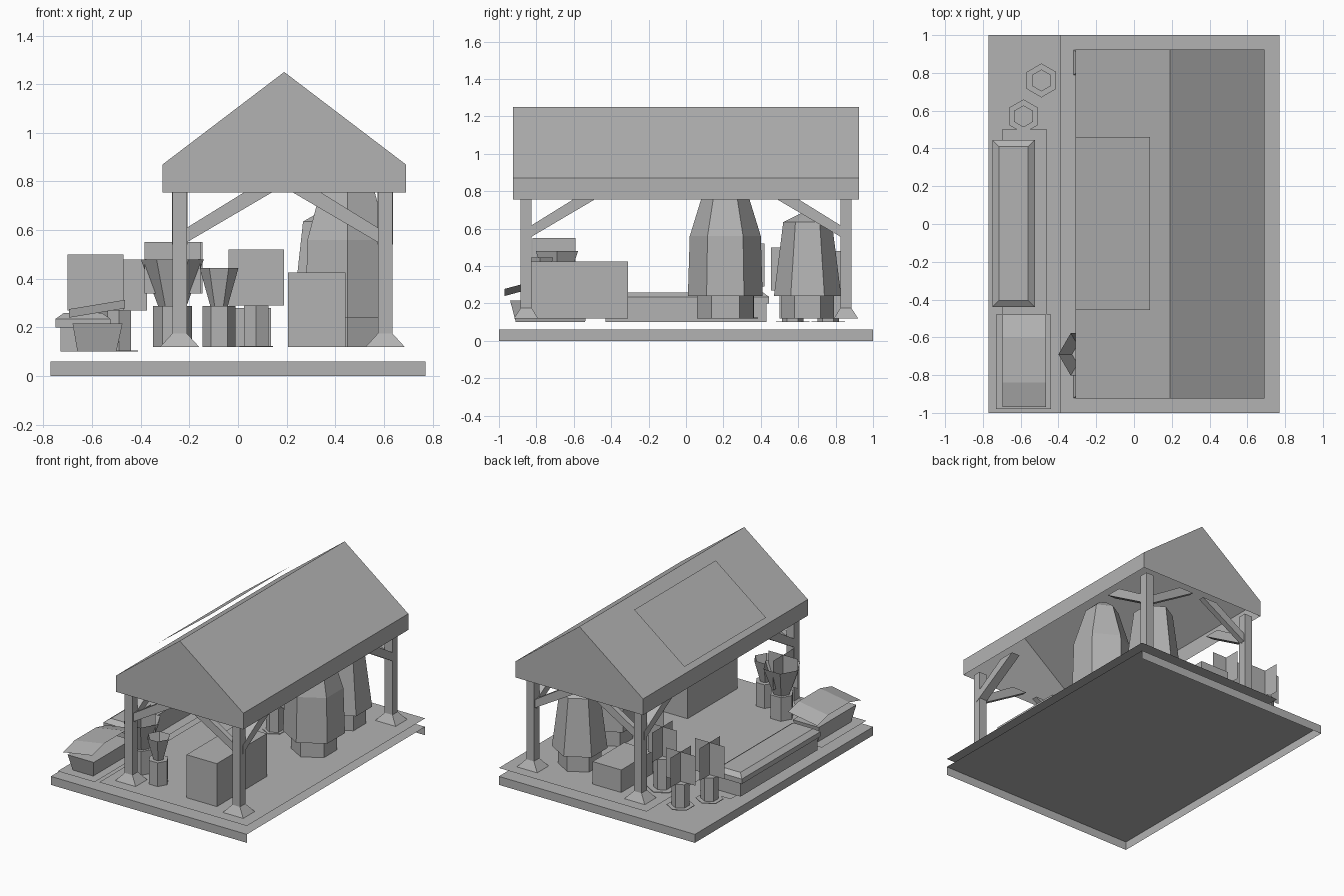
import bpy, bmesh, math
from mathutils import Vector

cube = bpy.data.objects.get("Cube")
if cube:
    bpy.data.objects.remove(cube, do_unlink=True)

GREY = (0.45, 0.45, 0.45, 1)
mat = bpy.data.materials.new("plain grey")
mat.use_nodes = True
mat.diffuse_color = GREY
bsdf = mat.node_tree.nodes["Principled BSDF"]
bsdf.inputs["Base Color"].default_value = GREY
bsdf.inputs["Roughness"].default_value = 0.9


def finish(name, bm):
    bmesh.ops.recalc_face_normals(bm, faces=bm.faces)
    mesh = bpy.data.meshes.new(name)
    bm.to_mesh(mesh)
    bm.free()
    mesh.materials.append(mat)
    ob = bpy.data.objects.new(name, mesh)
    bpy.context.collection.objects.link(ob)
    return ob


def loft(name, rings, bottom=True, top=True):
    """Join equal rings of points from bottom to top."""
    bm = bmesh.new()
    vs = [[bm.verts.new(p) for p in r] for r in rings]
    n = len(vs[0])
    for a, b in zip(vs, vs[1:]):
        for i in range(n):
            j = (i + 1) % n
            bm.faces.new((a[i], a[j], b[j], b[i]))
    if bottom:
        bm.faces.new(vs[0][::-1])
    if top:
        bm.faces.new(vs[-1])
    return finish(name, bm)


def rect(x0, x1, y0, y1, z):
    return [(x0, y0, z), (x1, y0, z), (x1, y1, z), (x0, y1, z)]


def box(name, x, y, z, **caps):
    return loft(name, [rect(*x, *y, z[0]), rect(*x, *y, z[1])], **caps)


def hexa(name, x, y, profile, turn=90, **caps):
    """Six-sided lathe; profile is (radius, z) pairs."""
    ang = [math.radians(turn + 60 * i) for i in range(6)]
    return loft(name, [[(x + r * math.cos(a), y + r * math.sin(a), z) for a in ang]
                       for r, z in profile], **caps)


def sheet(name, *quads):
    bm = bmesh.new()
    for q in quads:
        bm.faces.new([bm.verts.new(p) for p in q])
    return finish(name, bm)


def crossed_leaves(name, x, y, z0, z1, h=0.115):
    sheet(name + "_across", [(x - h, y, z0), (x + h, y, z0), (x + h, y, z1), (x - h, y, z1)])
    sheet(name + "_along", [(x, y - h, z0), (x, y + h, z0), (x, y + h, z1), (x, y - h, z1)])


# Ground: shallow slab open below and on its left side, with a raised floor
slab = box("ground_slab", (-0.77, 0.77), (-1, 1), (0, 0.06), bottom=False)
bm = bmesh.new()
bm.from_mesh(slab.data)
side = [f for f in bm.faces if f.calc_center_median().x > 0.7]
bmesh.ops.delete(bm, geom=side, context='FACES_ONLY')
bm.to_mesh(slab.data)
bm.free()
sheet("raised_floor", rect(-0.39, 0.77, -1, 1, 0.12))

# Roof: hollow gable with fascia
CX, HALF, EAVE, RIDGE, LEN = 0.19, 0.5, 0.87, 1.25, 0.925
gable = [(CX - HALF, 0.755), (CX + HALF, 0.755), (CX + HALF, EAVE), (CX, RIDGE), (CX - HALF, EAVE)]
bm = bmesh.new()
ends = [[bm.verts.new((x, y, z)) for x, z in gable] for y in (-LEN, LEN)]
for e in ends:
    bm.faces.new(e)
for i in range(1, 5):
    j = (i + 1) % 5
    bm.faces.new((ends[0][i], ends[0][j], ends[1][j], ends[1][i]))
# drop the eave floor by keeping only the walls and slopes
low = [f for f in bm.faces if f.calc_center_median().z < 0.76]
bmesh.ops.delete(bm, geom=low, context='FACES_ONLY')
finish("roof", bm)

# Panel hovering just above the right slope
sheet("roof_panel", [(-0.31, -0.455, 0.92), (0.085, -0.455, 1.22),
                     (0.085, 0.46, 1.22), (-0.31, 0.46, 0.92)])


# Posts with flared feet and two braces each
def brace(name, a, b, wide, axis):
    """Slanted bar with vertical lower cut and level upper cut."""
    n = Vector((0, 1, 0)) if axis == 'x' else Vector((1, 0, 0))
    run = Vector((1, 0, 0)) if axis == 'x' else Vector((0, 1, 0))
    s = math.copysign(1, (b - a).dot(run))
    pts = [a, b, b - run * s * 0.115, a + Vector((0, 0, 0.06))]
    loft(name, [[p - n * wide for p in pts], [p + n * wide for p in pts]])


for px, sx, xn in ((-0.24, 1, "right"), (0.605, -1, "left")):
    for py, sy, yn in ((-0.855, 1, "front"), (0.855, -1, "back")):
        tag = yn + "_" + xn
        box(tag + "_post", (px - 0.03, px + 0.03), (py - 0.03, py + 0.03), (0.12, 0.755))
        loft(tag + "_foot", [rect(px - 0.08, px + 0.08, py - 0.065, py + 0.065, 0.12),
                             rect(px - 0.03, px + 0.03, py - 0.03, py + 0.03, 0.175)])
        brace(tag + "_cross_brace", Vector((px + sx * 0.03, py, 0.55)),
              Vector((px + sx * 0.38, py, 0.755)), 0.02, 'x')
        brace(tag + "_long_brace", Vector((px, py, 0.54)),
              Vector((px, py + sy * 0.365, 0.755)), 0.032, 'y')

# Large crate and small crate
box("large_crate", (0.205, 0.443), (-0.87, -0.31), (0.12, 0.425))
box("small_crate", (-0.09, 0.135), (0.5, 0.855), (0.12, 0.28))

# Two tapered tall sacks on six-sided bases
hexa("tall_sack", 0.45, 0.21, [(0.2, 0.24), (0.19, 0.56), (0.11, 0.82), (0.05, 0.87)])
hexa("tall_sack_base", 0.45, 0.21, [(0.15, 0.12), (0.15, 0.24)])
hexa("short_sack", 0.38, 0.65, [(0.18, 0.24), (0.13, 0.635), (0.02, 0.69)])
hexa("short_sack_base", 0.38, 0.65, [(0.14, 0.12), (0.14, 0.24)])

# Flared vases on six-sided stands
for name, x, y, r, top, stand in (("front_vase", -0.078, -0.78, 0.08, 0.445, 0.068),
                                  ("side_vase", -0.27, -0.69, 0.13, 0.48, 0.08)):
    hexa(name + "_stand", x, y, [(stand, 0.12), (stand, 0.288)], turn=0)
    hexa(name, x, y, [(r * 0.45, 0.288), (r, top)], turn=0, top=False)
crossed_leaves("vase_leaves", -0.27, -0.705, 0.34, 0.55)

# Potted plants: saucer, six-sided pot and crossed leaves
for i, (x, y, floor, rim, tip, wide) in enumerate((
        (-0.49, 0.76, 0.1, 0.27, 0.48, 0.09), (-0.585, 0.57, 0.1, 0.27, 0.5, 0.09),
        (-0.26, 0.635, 0.12, 0.34, 0.55, 0.1), (0.075, 0.305, 0.12, 0.29, 0.52, 0.08))):
    hexa(f"saucer_{i}", x, y, [(wide, floor), (wide, floor + 0.004)])
    hexa(f"pot_{i}", x, y, [(0.058, floor), (0.058, rim)])
    crossed_leaves(f"leaves_{i}", x, y, rim, tip)

# Long trough with chamfered lid
sheet("trough_mat", rect(-0.7, -0.46, -0.48, 0.5, 0.1))
box("trough_base", (-0.73, -0.53), (-0.43, 0.43), (0.1, 0.2))
loft("trough_top", [rect(-0.75, -0.525, -0.44, 0.445, 0.2), rect(-0.75, -0.525, -0.44, 0.445, 0.235),
                    rect(-0.715, -0.56, -0.405, 0.41, 0.26)])

# Low chest with a bent, tilted lid
sheet("chest_mat", rect(-0.73, -0.44, -0.98, -0.48, 0.1))
loft("chest", [rect(-0.66, -0.5, -0.91, -0.54, 0.1), rect(-0.68, -0.475, -0.94, -0.52, 0.215)])
lid = [(-0.97, 0), (-0.84, 0.035), (-0.6, 0.035), (-0.48, 0.005)]
sheet("chest_lid", *[[(-0.695, a, 0.24 + h), (-0.465, a, 0.278 + h),
                      (-0.465, b, 0.278 + k), (-0.695, b, 0.24 + k)]
                     for (a, h), (b, k) in zip(lid, lid[1:])])
